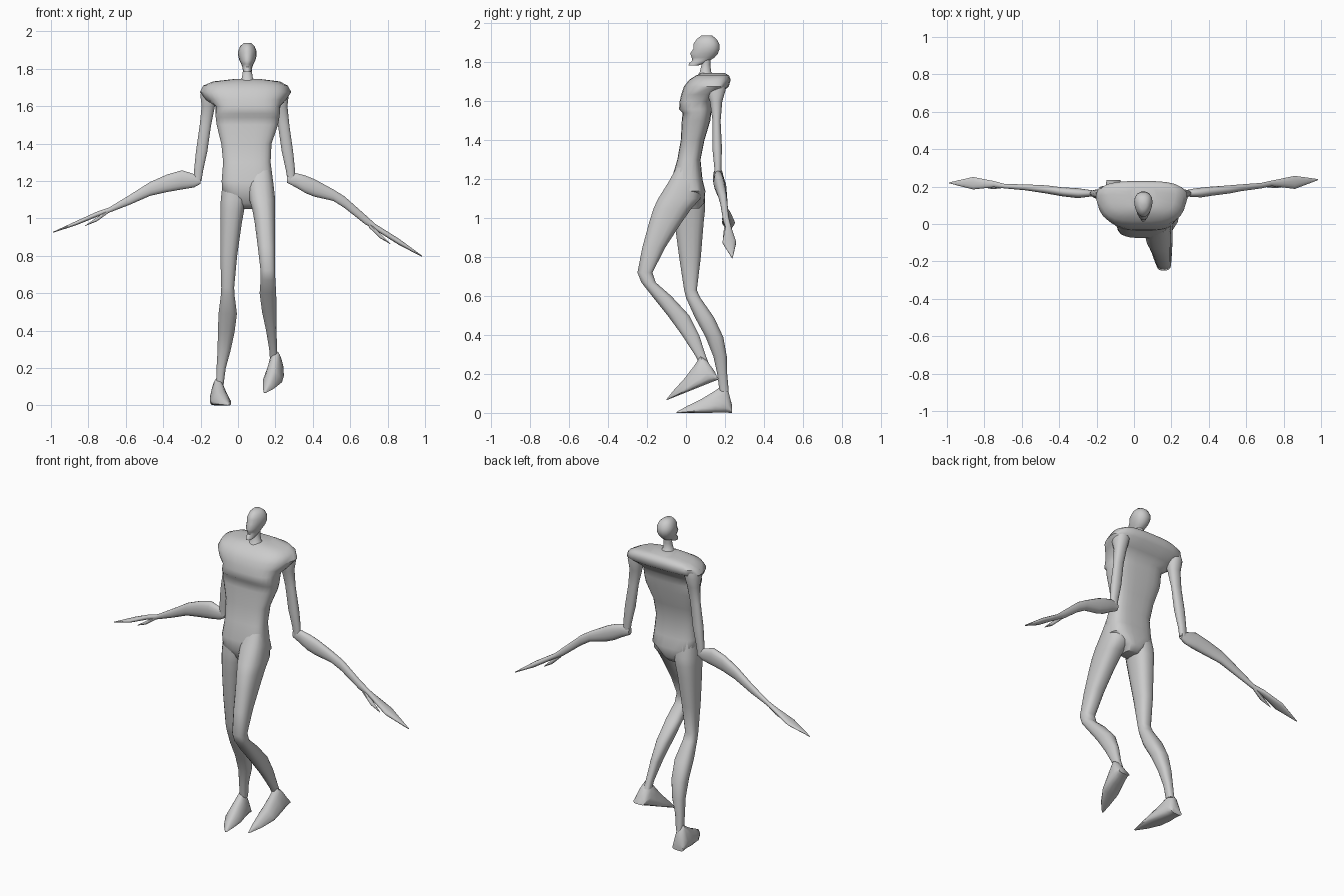
import bpy, bmesh, math
from mathutils import Matrix, Vector

AXES = {'z': (0, 1, 2), 'x': (1, 2, 0), 'y': (0, 2, 1)}


def loft(name, rings, axis='z', power=0.8, taper=0.0, sides=16, flip=None, matrix=None):
    """Skin rings (a0, a1, b0, b1, position along axis[, taper])."""
    ia, ib, ic = AXES[axis]
    bm = bmesh.new()
    loops = []
    for ring in rings:
        a0, a1, b0, b1, c = ring[:5]
        k = ring[5] if len(ring) > 5 else taper
        loop = []
        for i in range(sides):
            t = 2 * math.pi * (i + 0.5) / sides
            u = math.copysign(abs(math.cos(t)) ** power, math.cos(t))
            v = math.copysign(abs(math.sin(t)) ** power, math.sin(t))
            p = Vector((0, 0, 0))
            p[ia] = (a0 + a1) / 2 + (a1 - a0) / 2 * u * (1 + k * v)
            p[ib] = (b0 + b1) / 2 + (b1 - b0) / 2 * v
            p[ic] = c
            if flip is not None:
                p.x = flip - p.x
            loop.append(bm.verts.new(p))
        loops.append(loop)
    for lo, hi in zip(loops, loops[1:]):
        for i in range(sides):
            j = (i + 1) % sides
            bm.faces.new((lo[i], lo[j], hi[j], hi[i]))
    bm.faces.new(loops[0])
    bm.faces.new(loops[-1])
    if matrix:
        bm.transform(matrix)
    bmesh.ops.recalc_face_normals(bm, faces=bm.faces)
    me = bpy.data.meshes.new(name)
    bm.to_mesh(me)
    bm.free()
    for poly in me.polygons:
        poly.use_smooth = True
    me.set_sharp_from_angle(angle=math.radians(50))
    ob = bpy.data.objects.new(name, me)
    bpy.context.collection.objects.link(ob)
    return ob


# Torso with overhanging shoulder yoke and chest shelf
loft("torso", [
    (0.01, 0.09, -0.02, 0.07, 1.05),
    (-0.01, 0.11, -0.05, 0.095, 1.08),
    (-0.085, 0.192, -0.075, 0.10, 1.14),
    (-0.088, 0.188, -0.075, 0.085, 1.20),
    (-0.08, 0.175, -0.045, 0.075, 1.30),
    (-0.09, 0.18, -0.027, 0.095, 1.40),
    (-0.115, 0.215, -0.022, 0.125, 1.50),
    (-0.12, 0.222, -0.018, 0.13, 1.54),
    (-0.12, 0.225, -0.036, 0.135, 1.56),
    (-0.12, 0.225, -0.033, 0.14, 1.60, 0.05),
    (-0.165, 0.25, -0.025, 0.17, 1.635, 0.15),
    (-0.195, 0.277, -0.012, 0.22, 1.675, 0.15),
    (-0.18, 0.26, 0.015, 0.23, 1.71, 0.12),
    (-0.13, 0.22, 0.05, 0.222, 1.732, 0.1),
    (-0.02, 0.12, 0.08, 0.20, 1.745)], power=0.65, sides=24)

# Neck
loft("neck", [
    (-0.01, 0.11, 0.05, 0.16, 1.72),
    (0.02, 0.08, 0.07, 0.13, 1.75),
    (0.026, 0.074, 0.08, 0.125, 1.79),
    (0.024, 0.076, 0.08, 0.13, 1.84)], power=1)

# Head: round skull, narrow face with nose and chin
loft("head", [
    (0.032, 0.068, 0.012, 0.06, 1.783),
    (0.026, 0.074, 0.015, 0.095, 1.795),
    (0.024, 0.076, 0.032, 0.125, 1.81),
    (0.018, 0.082, 0.028, 0.148, 1.825),
    (0.008, 0.092, 0.020, 0.165, 1.845),
    (0.002, 0.098, 0.036, 0.174, 1.87),
    (0.002, 0.098, 0.037, 0.172, 1.895),
    (0.012, 0.088, 0.055, 0.158, 1.92),
    (0.03, 0.07, 0.078, 0.135, 1.937)], power=0.95, taper=0.2)

# Upper arms, mirrored about the body centre
for name, flip in (("right_upper_arm", None), ("left_upper_arm", 0.07)):
    loft(name, [
        (-0.19, -0.11, 0.10, 0.20, 1.70),
        (-0.202, -0.11, 0.10, 0.205, 1.66),
        (-0.195, -0.123, 0.122, 0.187, 1.60),
        (-0.205, -0.143, 0.136, 0.178, 1.50),
        (-0.225, -0.163, 0.135, 0.185, 1.36),
        (-0.235, -0.185, 0.145, 0.182, 1.26),
        (-0.235, -0.195, 0.148, 0.18, 1.20)], power=0.9, flip=flip)

# Forearms with flat pointed hands (rings: y0, y1, z0, z1, x)
loft("right_forearm_hand", [
    (0.15, 0.178, 1.185, 1.225, -0.20),
    (0.146, 0.182, 1.165, 1.238, -0.235),
    (0.138, 0.192, 1.154, 1.258, -0.30),
    (0.147, 0.196, 1.14, 1.235, -0.38),
    (0.163, 0.207, 1.12, 1.195, -0.47),
    (0.18, 0.212, 1.072, 1.125, -0.58),
    (0.19, 0.214, 1.03, 1.058, -0.69),
    (0.197, 0.23, 1.01, 1.038, -0.75),
    (0.184, 0.252, 0.965, 0.988, -0.86),
    (0.218, 0.222, 0.923, 0.928, -0.99)], axis='x', power=0.9)
loft("left_forearm_hand", [
    (0.15, 0.178, 1.19, 1.235, 0.262),
    (0.144, 0.188, 1.165, 1.243, 0.31),
    (0.142, 0.195, 1.135, 1.23, 0.36),
    (0.15, 0.2, 1.115, 1.21, 0.41),
    (0.163, 0.207, 1.093, 1.155, 0.51),
    (0.175, 0.212, 1.055, 1.118, 0.57),
    (0.19, 0.22, 0.968, 1.02, 0.68),
    (0.203, 0.232, 0.937, 0.97, 0.735),
    (0.187, 0.258, 0.858, 0.892, 0.86),
    (0.235, 0.24, 0.794, 0.80, 0.985)], axis='x', power=0.9)

# Thumbs
loft("right_thumb", [
    (0.193, 0.212, 1.03, 1.05, -0.69),
    (0.185, 0.212, 0.983, 1.006, -0.755),
    (0.198, 0.201, 0.959, 0.962, -0.817)], axis='x', power=1, sides=8)
loft("left_thumb", [
    (0.197, 0.217, 0.95, 0.98, 0.70),
    (0.19, 0.217, 0.893, 0.922, 0.76),
    (0.203, 0.206, 0.862, 0.866, 0.815)], axis='x', power=1, sides=8)

# Standing leg
loft("right_leg", [
    (-0.08, 0.05, -0.055, 0.075, 1.22),
    (-0.093, 0.045, -0.068, 0.10, 1.10),
    (-0.095, 0.035, -0.066, 0.10, 1.05),
    (-0.095, 0.022, -0.06, 0.092, 0.98),
    (-0.095, -0.004, -0.036, 0.077, 0.80),
    (-0.09, -0.02, -0.01, 0.056, 0.63),
    (-0.092, -0.018, 0.0, 0.075, 0.59),
    (-0.105, -0.005, 0.045, 0.145, 0.49),
    (-0.108, -0.018, 0.10, 0.192, 0.39),
    (-0.11, -0.04, 0.14, 0.21, 0.29),
    (-0.115, -0.065, 0.16, 0.212, 0.20),
    (-0.117, -0.077, 0.172, 0.22, 0.11)], power=0.8)

# Raised leg
loft("left_leg", [
    (0.06, 0.178, -0.05, 0.05, 1.26),
    (0.05, 0.19, -0.088, 0.075, 1.19),
    (0.06, 0.2, -0.145, 0.075, 1.10),
    (0.075, 0.2, -0.168, 0.03, 1.05),
    (0.088, 0.2, -0.19, -0.02, 0.98),
    (0.105, 0.199, -0.225, -0.105, 0.85),
    (0.12, 0.199, -0.25, -0.172, 0.72),
    (0.12, 0.2, -0.23, -0.155, 0.67),
    (0.115, 0.205, -0.175, -0.075, 0.60),
    (0.128, 0.206, -0.095, 0.018, 0.50),
    (0.15, 0.206, -0.022, 0.068, 0.40),
    (0.168, 0.21, 0.05, 0.103, 0.29),
    (0.17, 0.21, 0.07, 0.12, 0.25)], power=0.8)

# Feet: one wedge built from its heel, the second mirrored and pitched toe-down
FOOT = [
    (-0.032, 0.032, 0, 0.045, 0.0),
    (-0.034, 0.036, 0, 0.115, -0.018),
    (-0.034, 0.042, 0, 0.147, -0.04),
    (-0.034, 0.052, 0, 0.115, -0.085),
    (-0.024, 0.066, 0, 0.072, -0.155),
    (0.015, 0.068, 0, 0.035, -0.23),
    (0.058, 0.066, 0, 0.004, -0.285)]
loft("right_foot", FOOT, axis='y', power=0.7, taper=-0.45,
     matrix=Matrix.Translation((-0.11, 0.235, 0)))
loft("left_foot", FOOT, axis='y', power=0.7, taper=-0.45, flip=0,
     matrix=Matrix.Translation((0.205, 0.165, 0.17)) @ Matrix.Rotation(math.radians(21.6), 4, 'X'))
